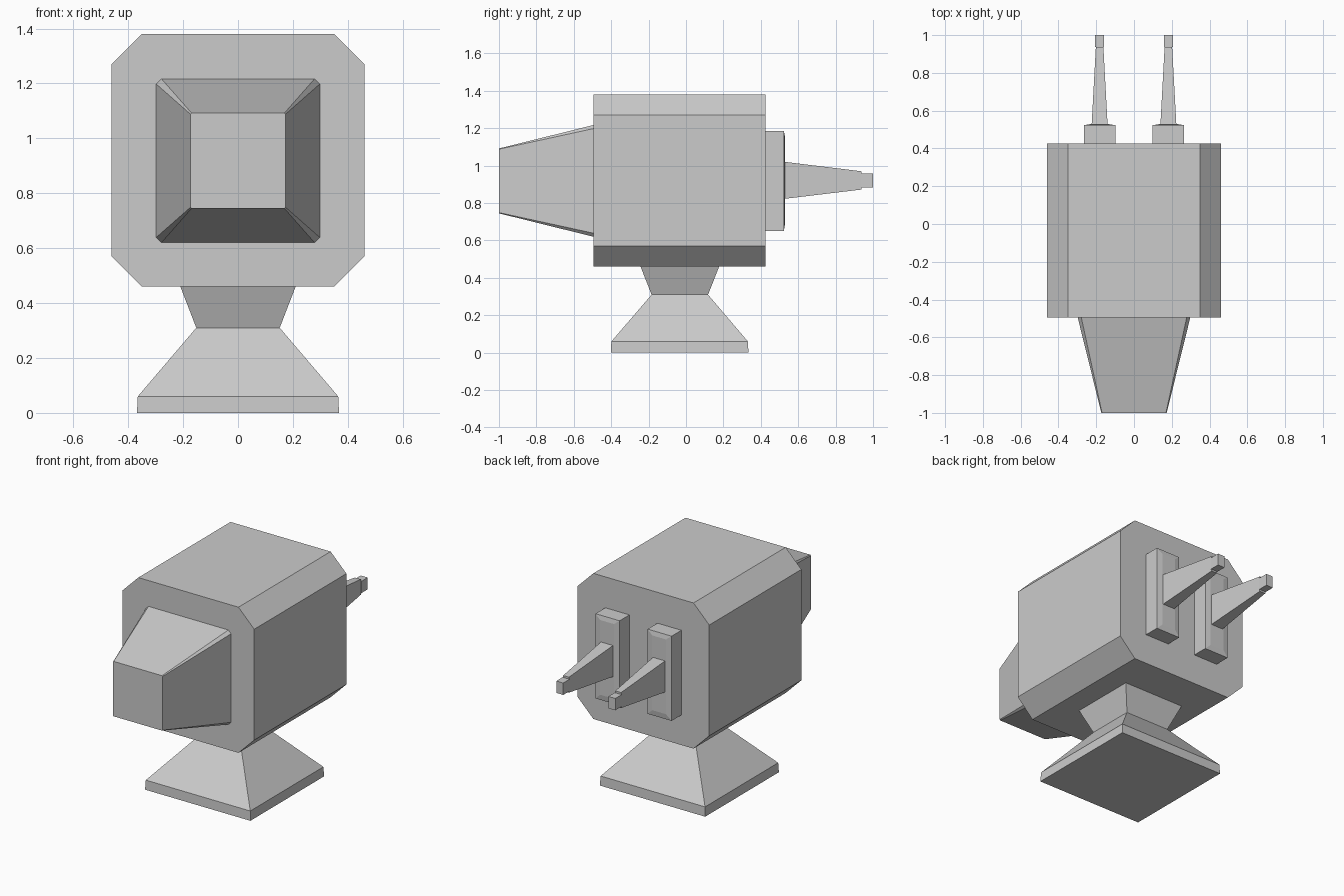
import bpy, bmesh

if "Cube" in bpy.data.objects:
    bpy.data.objects.remove(bpy.data.objects["Cube"])


def section(hw, lo, hi, c=0.0):
    """Rectangle (or chamfered rectangle) outline as (u, v) pairs."""
    if c == 0:
        return [(-hw, lo), (hw, lo), (hw, hi), (-hw, hi)]
    return [(-hw + c, lo), (hw - c, lo), (hw, lo + c), (hw, hi - c),
            (hw - c, hi), (-hw + c, hi), (-hw, hi - c), (-hw, lo + c)]


def loft(name, rings, axis='Y', x=0.0):
    """Skin a list of (position, outline) rings along an axis and cap both ends."""
    bm = bmesh.new()
    loops = []
    for t, outline in rings:
        loops.append([bm.verts.new((u + x, t, v) if axis == 'Y' else (u + x, v, t))
                      for u, v in outline])
    for a, b in zip(loops, loops[1:]):
        n = len(a)
        for i in range(n):
            j = (i + 1) % n
            bm.faces.new((a[i], a[j], b[j], b[i]))
    bm.faces.new(loops[0])
    bm.faces.new(loops[-1])
    bmesh.ops.recalc_face_normals(bm, faces=bm.faces)
    mesh = bpy.data.meshes.new(name)
    bm.to_mesh(mesh)
    bm.free()
    obj = bpy.data.objects.new(name, mesh)
    bpy.context.collection.objects.link(obj)
    return obj


# Main housing: chamfered block
body = section(0.46, 0.46, 1.38, 0.11)
loft("housing", [(-0.495, body), (0.425, body)])

# Tapered front snout with thin chamfered edges
loft("snout", [(-1.0, section(0.173, 0.745, 1.092, 0.004)),
               (-0.495, section(0.298, 0.62, 1.217, 0.019))])

# Pedestal: foot slab, sloped base, waist and flared neck
loft("pedestal", [(0.0, section(0.368, -0.402, 0.334)),
                  (0.06, section(0.365, -0.399, 0.331)),
                  (0.31, section(0.152, -0.184, 0.118)),
                  (0.46, section(0.21, -0.243, 0.177))], axis='Z')

# Rear plug: a mounting plate and a tapered prong on each side
for side, x in (("left", -0.182), ("right", 0.182)):
    plate = section(0.084, 0.65, 1.185)
    panel = section(0.048, 0.685, 1.157)
    loft(f"{side}_plate", [(0.425, plate), (0.523, plate), (0.529, panel)], x=x)
    tip = section(0.024, 0.883, 0.958)
    loft(f"{side}_prong", [(0.529, section(0.042, 0.823, 1.02)),
                           (0.937, section(0.02, 0.872, 0.97)),
                           (0.937, tip), (1.0, tip)], x=x)
